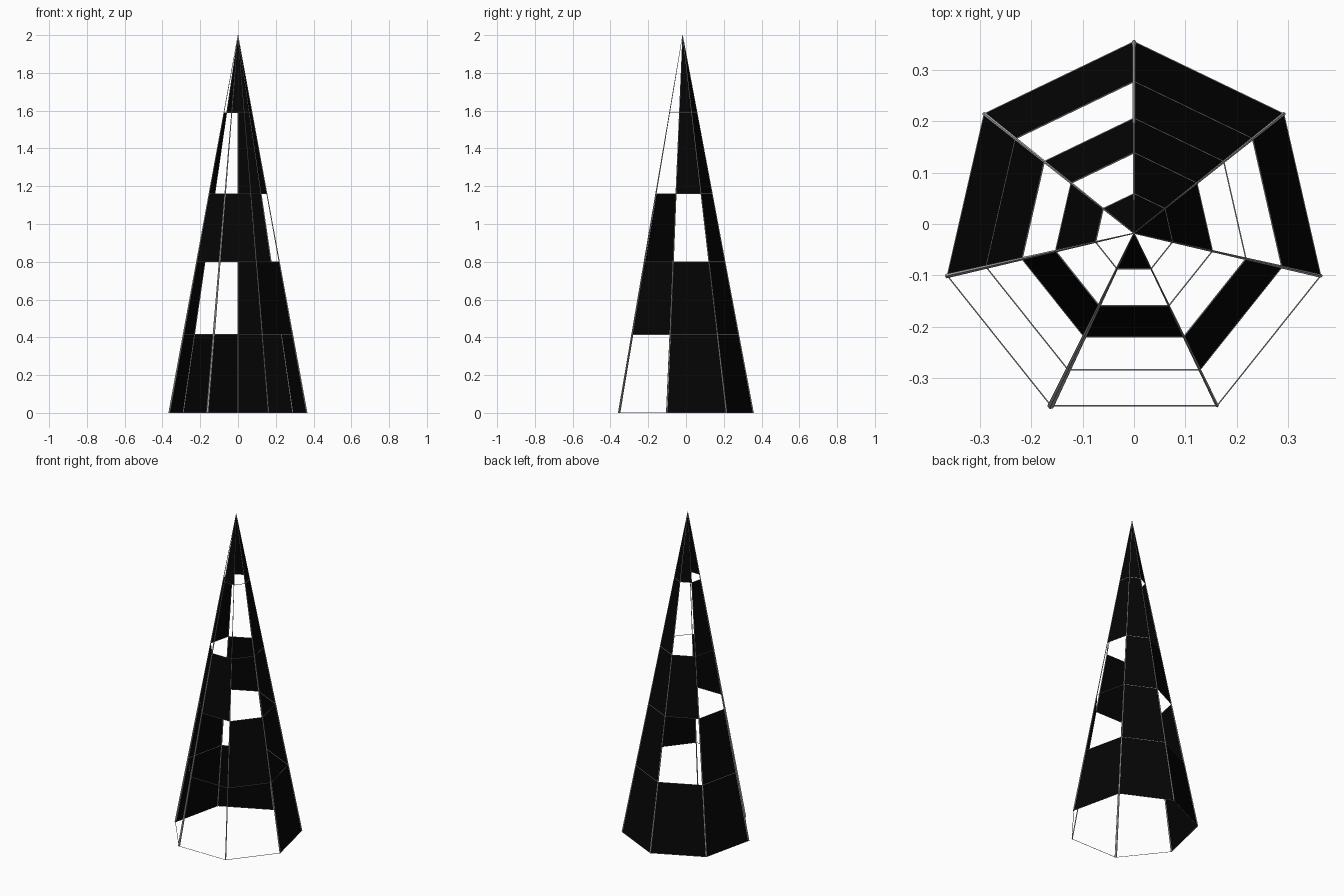
import bpy, bmesh, math
from mathutils import Vector

if "Cube" in bpy.data.objects:
    bpy.data.objects.remove(bpy.data.objects["Cube"])

SIDES = 7
RADIUS = 0.373
CENTRE_Y = -0.018
HEIGHT = 2.0
LEVELS = [0.0, 0.415, 0.80, 1.16, 1.588, 2.0]
# One row per side, clockwise from the back: 1 = filled panel, 0 = open, base to tip
PATTERN = ["11111", "10011", "01000", "00101", "00100", "11010", "10101"]
# Base thickness of each ridge rod, clockwise from the back
RIDGE_RADII = [0.004, 0.004, 0.004, 0.0035, 0.007, 0.005, 0.004]


def material(name, value):
    mat = bpy.data.materials.new(name)
    mat.diffuse_color = (value, value, value, 1)
    mat.use_nodes = True
    mat.node_tree.nodes["Principled BSDF"].inputs["Base Color"].default_value = mat.diffuse_color
    return mat


def corner(side, z):
    r = RADIUS * (1 - z / HEIGHT)
    a = math.tau * side / SIDES
    return Vector((r * math.sin(a), CENTRE_Y + r * math.cos(a), z))


def make_object(name, bm, mat):
    mesh = bpy.data.meshes.new(name)
    bm.to_mesh(mesh)
    bm.free()
    mesh.materials.append(mat)
    obj = bpy.data.objects.new(name, mesh)
    bpy.context.collection.objects.link(obj)
    return obj


def add_rod(bm, start, end, r1, r2):
    axis = end - start
    mat = axis.to_track_quat('Z', 'Y').to_matrix().to_4x4()
    mat.translation = (start + end) / 2
    bmesh.ops.create_cone(bm, cap_ends=True, segments=6, radius1=r1, radius2=r2,
                          depth=axis.length, matrix=mat)


black = material("black", 0.0015)
grey = material("light grey", 0.55)

# Flat panels filling some of the openings between the ridges
bm = bmesh.new()
for side, row in enumerate(PATTERN):
    for ring, filled in enumerate(row):
        if filled == "1":
            low, high = LEVELS[ring], LEVELS[ring + 1]
            pts = [corner(side + 1, low), corner(side, low), corner(side, high)]
            if high < HEIGHT:
                pts.append(corner(side + 1, high))
            bm.faces.new([bm.verts.new(p) for p in pts])
make_object("panels", bm, black)

# Slender ridge rods running from the base corners to the tip
bm = bmesh.new()
for side, radius in enumerate(RIDGE_RADII):
    add_rod(bm, corner(side, 0), corner(side, HEIGHT), radius, 0.0012)
make_object("ridge_rods", bm, grey)

# Thin hoops at each level
bm = bmesh.new()
for z in LEVELS[:-1]:
    for side in range(SIDES):
        add_rod(bm, corner(side, z), corner(side + 1, z), 0.0015, 0.0015)
make_object("hoops", bm, grey)
